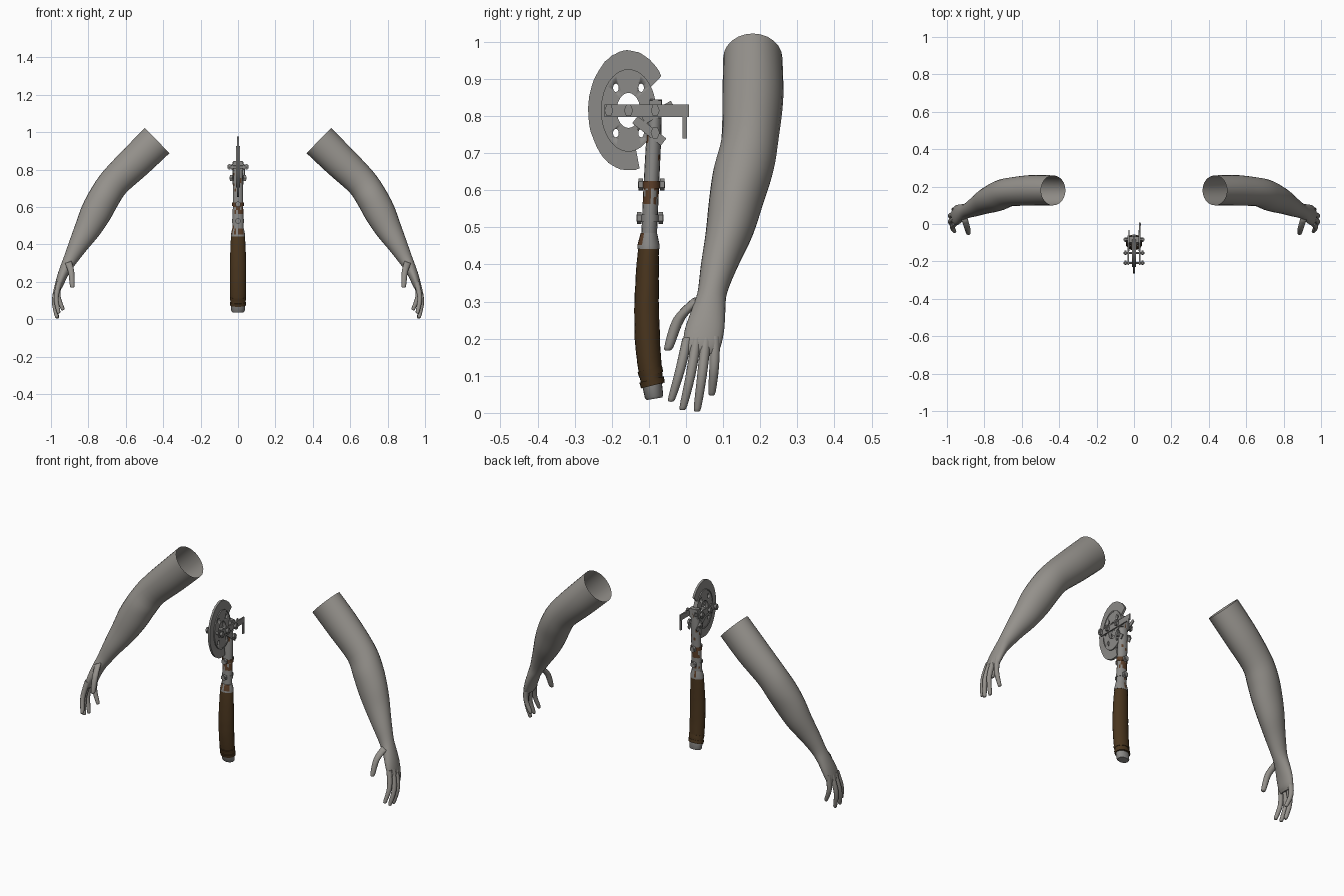
import bpy, bmesh, math, random
from mathutils import Vector, Matrix

if "Cube" in bpy.data.objects:
    bpy.data.objects.remove(bpy.data.objects["Cube"])

random.seed(4)


def material(name, rgb):
    m = bpy.data.materials.new(name)
    m.diffuse_color = (*rgb, 1)
    m.use_nodes = True
    m.node_tree.nodes["Principled BSDF"].inputs["Base Color"].default_value = m.diffuse_color
    return m


SKIN = material("warm_grey", (0.30, 0.285, 0.262))
STEEL = material("steel_grey", (0.26, 0.255, 0.245))
LEATHER = material("brown_leather", (0.068, 0.036, 0.013))
RUST = material("rust", (0.11, 0.05, 0.022))
SQUASH = 0.67          # the hand tool is narrower along y than along z


def finish(bm, name, mats, smooth=None):
    bmesh.ops.recalc_face_normals(bm, faces=bm.faces[:])
    me = bpy.data.meshes.new(name)
    bm.to_mesh(me)
    bm.free()
    for m in mats:
        me.materials.append(m)
    ob = bpy.data.objects.new(name, me)
    bpy.context.collection.objects.link(ob)
    bpy.ops.object.select_all(action='DESELECT')
    bpy.context.view_layer.objects.active = ob
    ob.select_set(True)
    if smooth:
        bpy.ops.object.shade_smooth_by_angle(angle=math.radians(smooth))
    return ob


def spline(pts, steps):
    """Catmull-Rom through rows of any length."""
    out = []
    for i in range(len(pts) - 1):
        p0, p1 = pts[max(i - 1, 0)], pts[i]
        p2, p3 = pts[i + 1], pts[min(i + 2, len(pts) - 1)]
        for k in range(steps):
            t = k / steps
            out.append([0.5 * (2 * b + (c - a) * t + (2 * a - 5 * b + 4 * c - d) * t * t
                               + (3 * b - a - 3 * c + d) * t ** 3)
                        for a, b, c, d in zip(p0, p1, p2, p3)])
    return out + [list(pts[-1])]


def tube(name, rows, mats, sides=16, steps=3, start=True, end=True,
         square=False, smooth=50, rule=None, rough=0.0):
    """Loft of elliptical rings; each row is x, y, z, half width, half depth."""
    rows = spline(rows, steps) if steps > 1 else rows
    bm = bmesh.new()
    rings = []
    for i, r in enumerate(rows):
        t = (Vector(rows[min(i + 1, len(rows) - 1)][:3]) - Vector(rows[max(i - 1, 0)][:3])).normalized()
        u = Vector((0, 1, 0)).cross(t).normalized()
        v = t.cross(u).normalized() if square else Vector((0, 1, 0))
        ring = []
        for k in range(sides):
            a = 2 * math.pi * k / sides
            f = 1 + random.uniform(-rough, rough)
            ring.append(bm.verts.new(Vector(r[:3]) + f * (u * r[3] * math.cos(a) + v * r[4] * math.sin(a))))
        rings.append(ring)
    for a, b in zip(rings, rings[1:]):
        for k in range(sides):
            bm.faces.new((a[k], a[(k + 1) % sides], b[(k + 1) % sides], b[k]))
    if start:
        bm.faces.new(rings[0])
    if end:
        bm.faces.new(rings[-1])
    if rule:
        for f in bm.faces:
            f.material_index = rule(f.calc_center_median())
    return finish(bm, name, mats, smooth)


def mirrored(ob):
    ob.modifiers.new("mirror", 'MIRROR').use_axis[0] = True


def box(name, x, y, z, mat=STEEL, tilt=0):
    """Box from x, y, z ranges, optionally turned about x."""
    bm = bmesh.new()
    size = [b - a for a, b in (x, y, z)]
    mid = [(a + b) / 2 for a, b in (x, y, z)]
    bmesh.ops.create_cube(bm, size=1, matrix=Matrix.Translation(mid)
                          @ Matrix.Rotation(tilt, 4, 'X') @ Matrix.Diagonal((*size, 1)))
    return finish(bm, name, [mat])


def rods(name, parts, axis, mat=STEEL):
    """Cylinders along an axis; each part is centre, radius, length, sides."""
    bm = bmesh.new()
    turn = Matrix.Rotation(math.pi / 2, 4, 'Y' if axis == 'x' else 'X')
    squash = Matrix.Diagonal((1, SQUASH if axis == 'x' else 1, 1, 1))
    for c, r, length, n in parts:
        bmesh.ops.create_cone(bm, cap_ends=True, segments=n, radius1=r, radius2=r, depth=length,
                              matrix=Matrix.Translation(c) @ squash @ turn)
    return finish(bm, name, [mat], 30)


def ring_plate(name, r0, r1, a0, a1, half, n, wobble=0.0):
    """Flat ring or ring sector in the y-z plane, around the disc hub."""
    bm = bmesh.new()
    full = a1 - a0 >= 360
    loops = []
    for k in range(n if full else n + 1):
        a = math.radians(a0 + (a1 - a0) * k / n)
        out = r1 * (1 - random.uniform(0, wobble))
        loops.append([bm.verts.new((x, -0.155 + SQUASH * r * math.cos(a), 0.815 + r * math.sin(a)))
                      for x, r in ((-half, r0), (half, r0), (half, out), (-half, out))])
    pairs = list(zip(loops, loops[1:])) + ([(loops[-1], loops[0])] if full else [])
    for a, b in pairs:
        for k in range(4):
            bm.faces.new((a[k], a[(k + 1) % 4], b[(k + 1) % 4], b[k]))
    if not full:
        bm.faces.new(loops[0])
        bm.faces.new(loops[-1])
    return finish(bm, name, [STEEL], 30)


# Arms, open at the upper end
mirrored(tube("arm", [
    (0.432, 0.180, 0.955, 0.094, 0.080), (0.545, 0.180, 0.845, 0.091, 0.082),
    (0.658, 0.172, 0.735, 0.084, 0.077), (0.713, 0.155, 0.655, 0.084, 0.081),
    (0.758, 0.136, 0.572, 0.083, 0.074), (0.803, 0.117, 0.485, 0.071, 0.064),
    (0.853, 0.090, 0.398, 0.053, 0.050), (0.893, 0.071, 0.325, 0.039, 0.040),
    (0.920, 0.060, 0.275, 0.031, 0.046), (0.942, 0.050, 0.225, 0.026, 0.053),
    (0.957, 0.043, 0.180, 0.021, 0.051), (0.962, 0.040, 0.158, 0.012, 0.042)],
    [SKIN], sides=24, steps=4, start=False, smooth=60))

# Fingers: base, middle joint, tip
FINGERS = {
    "index_finger": ((0.955, 0.004, 0.200), (0.972, -0.016, 0.115), (0.960, -0.038, 0.040)),
    "middle_finger": ((0.960, 0.029, 0.200), (0.982, 0.012, 0.100), (0.970, -0.007, 0.018)),
    "ring_finger": ((0.960, 0.054, 0.200), (0.982, 0.043, 0.100), (0.967, 0.031, 0.014)),
    "little_finger": ((0.955, 0.078, 0.205), (0.962, 0.076, 0.125), (0.938, 0.070, 0.057)),
    "thumb": ((0.908, 0.032, 0.305), (0.892, -0.018, 0.255), (0.886, -0.046, 0.178)),
}
for name, (a, b, c) in FINGERS.items():
    w = 1.25 if name == "thumb" else 1.0
    tip = Vector(c) + (Vector(c) - Vector(b)).normalized() * 0.009
    mirrored(tube(name, [(*a, 0.015 * w, 0.014 * w), (*b, 0.013 * w, 0.013 * w),
                         (*c, 0.010 * w, 0.010 * w), (*tip, 0.004, 0.004)],
                  [SKIN], sides=12, steps=4, smooth=60))

# Grip, its raised wraps and the end cap
tube("grip", [(0, -0.100, 0.450, 0.036, 0.027), (0, -0.103, 0.400, 0.040, 0.030),
              (0, -0.106, 0.300, 0.043, 0.033), (0, -0.104, 0.200, 0.043, 0.034),
              (0, -0.097, 0.120, 0.042, 0.032), (0, -0.090, 0.075, 0.040, 0.029)],
     [LEATHER], sides=20, steps=5, square=True, rough=0.015)
for i, (y, z) in enumerate(((-0.0955, 0.110), (-0.091, 0.082))):
    tube(f"grip_wrap_{i}", [(0, y - 0.002, z + 0.008, 0.044, 0.034),
                            (0, y + 0.002, z - 0.008, 0.043, 0.033)],
         [LEATHER], sides=20, steps=1, square=True)
tube("end_cap", [(0, -0.092, 0.080, 0.038, 0.027), (0, -0.086, 0.044, 0.036, 0.025),
                 (0, -0.085, 0.038, 0.031, 0.021)], [STEEL], sides=20, steps=1, square=True)


# Shaft with rusty patches, and flared collar
def rust_rule(c):
    band = 0.565 < c.z < 0.61 or 0.80 < c.z < 0.82
    return int(random.random() < (0.6 if band else 0.06))


tube("shaft", [(0, -0.101, 0.440, 0.029, 0.021), (0, -0.094, 0.600, 0.028, 0.021),
               (0, -0.087, 0.740, 0.027, 0.020), (0, -0.082, 0.845, 0.025, 0.017)],
     [STEEL, RUST], sides=16, steps=9, square=True, rule=rust_rule)
tube("collar", [(0, -0.101, 0.442, 0.038, 0.030), (0, -0.101, 0.452, 0.038, 0.030),
                (0, -0.100, 0.485, 0.031, 0.022)], [STEEL, RUST], sides=20, steps=1,
     rule=lambda c: int(c.z > 0.46 and random.random() < 0.25))

# Cross bolts through the shaft
for i, (z, y) in enumerate(((0.615, -0.093), (0.525, -0.097))):
    rods(f"shaft_bolt_{i}", [((0, y, z), 0.009, 0.074, 10),
                             ((0, y - 0.029, z), 0.016, 0.012, 6),
                             ((0, y + 0.029, z), 0.016, 0.012, 6)], 'y')
    tube(f"clamp_{i}", [(0, y, z + 0.010, 0.031, 0.024), (0, y, z - 0.010, 0.031, 0.024)],
         [RUST if i == 0 else STEEL], steps=1)

# Broken cutting disc, hub plate with four round holes
ring_plate("blade", 0.100, 0.163, 35, 286, 0.006, 44, wobble=0.015)
hub = ring_plate("hub_plate", 0.047, 0.110, 0, 360, 0.010, 40)
cutter = rods("hole_cutter", [((0, -0.155 + sy * 0.034, 0.815 + sz * 0.061), 0.0115, 0.1, 12)
                              for sy in (-1, 1) for sz in (-1, 1)], 'x')
cut = hub.modifiers.new("holes", 'BOOLEAN')
cut.object, cut.operation, cut.solver = cutter, 'DIFFERENCE', 'EXACT'
bpy.context.view_layer.objects.active = hub
bpy.ops.object.modifier_apply(modifier="holes")
bpy.data.objects.remove(cutter)
ring_plate("hub_rim", 0.104, 0.111, 0, 360, 0.012, 40)

# Side bars, braces and the crank tab
box("long_bar", (0.028, 0.035), (-0.220, 0.008), (0.798, 0.831))
box("short_bar", (-0.035, -0.028), (-0.220, -0.062), (0.798, 0.831))
box("crank_tab", (0.031, 0.038), (-0.009, 0.003), (0.740, 0.802))
for s in (-1, 1):
    x = sorted((s * 0.024, s * 0.029))
    box("brace", x, (-0.148, -0.050), (0.748, 0.772), tilt=-math.radians(38))
    box("brace_upper", x, (-0.120, -0.030), (0.800, 0.820), tilt=math.radians(30))
box("shaft_top_block", (-0.027, 0.027), (-0.098, -0.066), (0.795, 0.842))

# Hex bolts through the bars
for i, (y, z, w) in enumerate(((-0.208, 0.815, 0.046), (-0.155, 0.815, 0.046),
                               (-0.083, 0.815, 0.046), (-0.083, 0.755, 0.036))):
    rods(f"bar_bolt_{i}", [((0, y, z), 0.009, 2 * w + 0.02, 10),
                           ((w, y, z), 0.018, 0.012, 6), ((-w, y, z), 0.018, 0.012, 6)], 'x')
